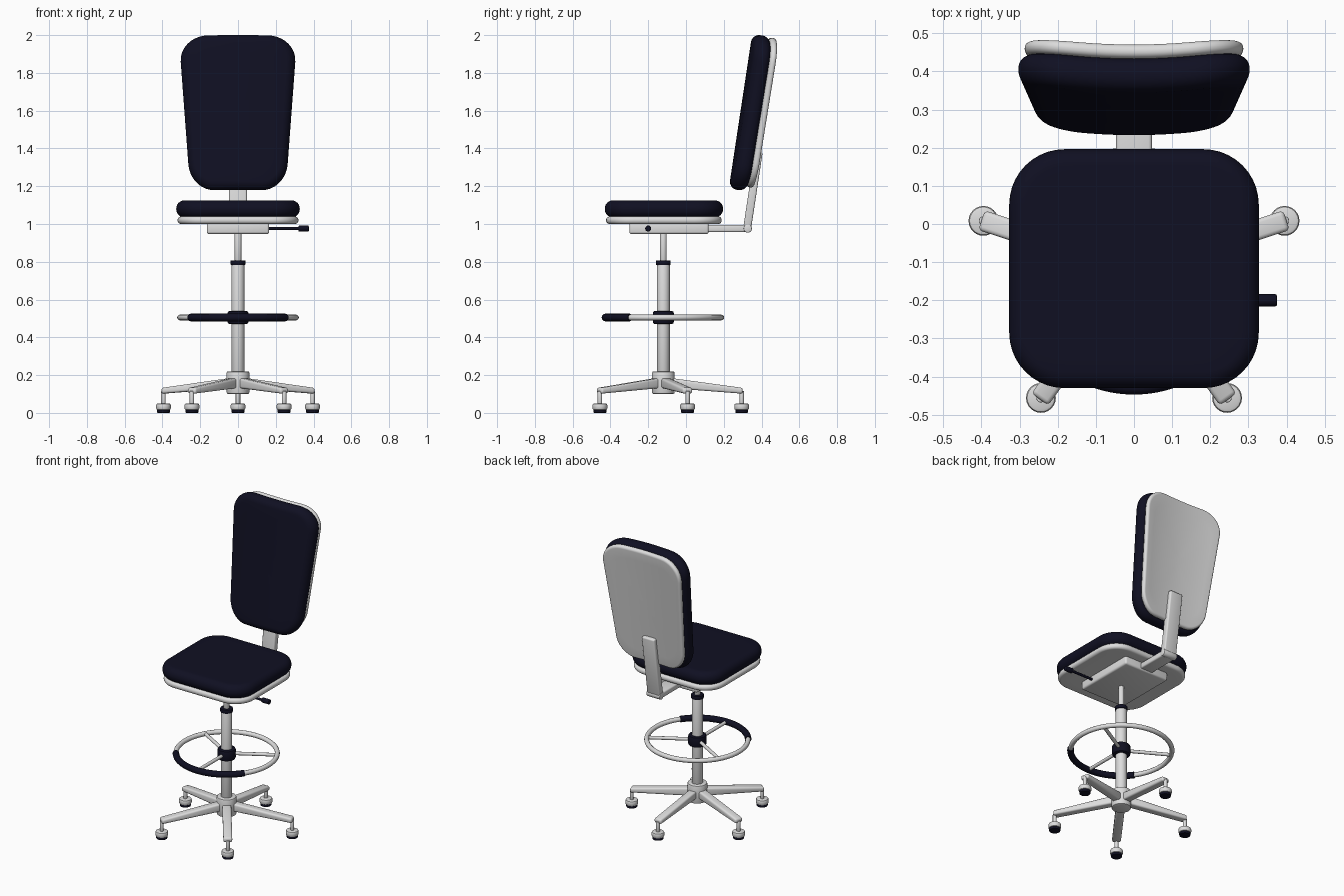
import bpy
import bmesh
from math import sin, cos, pi, radians
from mathutils import Vector, Matrix

cube = bpy.data.objects.get("Cube")
if cube:
    bpy.data.objects.remove(cube)


def material(name, rgb):
    m = bpy.data.materials.new(name)
    m.use_nodes = True
    m.diffuse_color = (*rgb, 1)
    m.node_tree.nodes["Principled BSDF"].inputs["Base Color"].default_value = (*rgb, 1)
    return m


WHITE = material("light grey", (0.72, 0.72, 0.72))
NAVY = material("dark navy", (0.005, 0.005, 0.016))
AXIS_Y = -0.12  # column axis


def finish(bm, name, mat, matrix=None):
    """Turn a bmesh into a smooth-shaded object with one colour."""
    bmesh.ops.recalc_face_normals(bm, faces=bm.faces)
    if matrix:
        bm.transform(matrix)
    mesh = bpy.data.meshes.new(name)
    bm.to_mesh(mesh)
    bm.free()
    mesh.materials.append(mat)
    ob = bpy.data.objects.new(name, mesh)
    bpy.context.collection.objects.link(ob)
    bpy.ops.object.select_all(action='DESELECT')
    ob.select_set(True)
    bpy.context.view_layer.objects.active = ob
    bpy.ops.object.shade_smooth_by_angle(angle=radians(40))
    return ob


def lathe(name, profile, mat, x=0, y=AXIS_Y, sides=32, matrix=None):
    """Solid of revolution about z from (radius, z) pairs, capped at both ends."""
    bm = bmesh.new()
    rings = [[bm.verts.new((r * cos(2 * pi * i / sides), r * sin(2 * pi * i / sides), z))
              for i in range(sides)] for r, z in profile]
    for a, b in zip(rings, rings[1:]):
        for i in range(sides):
            j = (i + 1) % sides
            bm.faces.new((a[i], a[j], b[j], b[i]))
    bm.faces.new(rings[0])
    bm.faces.new(rings[-1])
    return finish(bm, name, mat, matrix or Matrix.Translation((x, y, 0)))


def drum(r, z0, z1, b):
    """Bevelled cylinder profile."""
    return [(r - b, z0), (r - 0.3 * b, z0 + 0.3 * b), (r, z0 + b),
            (r, z1 - b), (r - 0.3 * b, z1 - 0.3 * b), (r - b, z1)]


def box(name, lo, hi, mat, bevel=0.01, shape=None, matrix=None):
    """Bevelled box; shape may move the corners first."""
    bm = bmesh.new()
    bmesh.ops.create_cube(bm, size=1)
    lo, hi = Vector(lo), Vector(hi)
    for v in bm.verts:
        v.co = [l + (c + 0.5) * (h - l) for l, h, c in zip(lo, hi, v.co)]
        if shape:
            shape(v.co)
    bmesh.ops.bevel(bm, geom=bm.edges[:], offset=bevel, segments=3,
                    profile=0.5, affect='EDGES')
    return finish(bm, name, mat, matrix)


def tube(name, points, r, mat, cyclic=False):
    """Round tube along points."""
    curve = bpy.data.curves.new(name, 'CURVE')
    curve.dimensions = '3D'
    curve.bevel_depth = r
    curve.bevel_resolution = 4
    curve.use_fill_caps = True
    spline = curve.splines.new('POLY')
    spline.points.add(len(points) - 1)
    for p, co in zip(spline.points, points):
        p.co = (*co, 1)
    spline.use_cyclic_u = cyclic
    tmp = bpy.data.objects.new(name + "_path", curve)
    bpy.context.collection.objects.link(tmp)
    bpy.context.view_layer.update()
    mesh = bpy.data.meshes.new_from_object(
        tmp.evaluated_get(bpy.context.evaluated_depsgraph_get()))
    bm = bmesh.new()
    bm.from_mesh(mesh)
    bpy.data.objects.remove(tmp)
    bpy.data.meshes.remove(mesh)
    bm.faces.ensure_lookup_table()
    for f in bm.faces:
        f.material_index = 0
    return finish(bm, name, mat)


def slab(name, w, d, corner, thick, edge, mat, matrix, taper=0.0, bend=0.0, steps=10):
    """Rounded-rectangle pad with rounded rim, optional width taper and bend."""
    def outline(inset):
        r = corner - inset
        pts = []
        for k, (sx, sy) in enumerate(((1, 1), (-1, 1), (-1, -1), (1, -1))):
            for i in range(steps + 1):
                a = pi / 2 * (k + i / steps)
                pts.append((sx * (w - corner) + r * cos(a), sy * (d - corner) + r * sin(a)))
        # split the straight sides so that a bent pad stays smooth
        full = []
        for i, p in enumerate(pts):
            q = pts[(i + 1) % len(pts)]
            n = 8 if i % (steps + 1) == steps else 1
            full += [(p[0] + (q[0] - p[0]) * t / n, p[1] + (q[1] - p[1]) * t / n)
                     for t in range(n)]
        return full

    bm = bmesh.new()

    def vert(x, y, z):
        x *= 1 + taper * y
        return bm.verts.new((x, y, z - bend * x * x))

    h = thick / 2
    flat = [0.15, 0.4, 0.65, 0.85]
    rows = [[vert(x * s, y * s, -h) for x, y in outline(edge)] for s in flat]
    for side in (-1, 1):
        for i in range(7):
            a = pi / 2 * (i / 6 if side > 0 else 1 - i / 6)
            z = side * (h - edge + edge * sin(a))
            rows.append([vert(x, y, z) for x, y in outline(edge * (1 - cos(a)))])
    rows += [[vert(x * s, y * s, h) for x, y in outline(edge)] for s in flat[::-1]]
    n = len(rows[0])
    for a, b in zip(rows, rows[1:]):
        for i in range(n):
            j = (i + 1) % n
            bm.faces.new((a[i], a[j], b[j], b[i]))
    for row, z in ((rows[0], -h), (rows[-1], h)):
        c = vert(0, 0, z)
        for i in range(n):
            bm.faces.new((row[i], row[(i + 1) % n], c))
    bmesh.ops.remove_doubles(bm, verts=bm.verts, dist=1e-5)
    return finish(bm, name, mat, matrix)


# Five-legged base with glides
def leg_taper(co):
    t = co.x / 0.42
    co.z = 0.162 - 0.045 * t + co.z * (1 - 0.45 * t)


for k in range(5):
    a = pi / 2 + k * 2 * pi / 5
    fx, fy = 0.415 * cos(a), AXIS_Y + 0.415 * sin(a)
    place = Matrix.Translation((0, AXIS_Y, 0)) @ Matrix.Rotation(a, 4, 'Z')
    box(f"leg_{k + 1}", (0.0, -0.027, -0.028), (0.42, 0.027, 0.028), WHITE, 0.011,
        leg_taper, place)
    lathe(f"glide_stem_{k + 1}", drum(0.012, 0.04, 0.115, 0.002), WHITE, fx, fy, 16)
    lathe(f"glide_cap_{k + 1}", drum(0.039, 0.015, 0.05, 0.009), WHITE, fx, fy, 24)
    lathe(f"glide_pad_{k + 1}", drum(0.034, 0.0, 0.018, 0.004), NAVY, fx, fy, 24)

# Column
lathe("base_hub", drum(0.06, 0.1, 0.22, 0.008), WHITE)
lathe("column", drum(0.034, 0.2, 0.79, 0.003), WHITE)
lathe("column_collar", drum(0.039, 0.783, 0.808, 0.004), NAVY)
lathe("gas_lift", drum(0.018, 0.79, 0.96, 0.002), WHITE)

# Foot ring with grip at the front
RING_Z, RING_R = 0.505, 0.307


def arc(start, end, n):
    return [(RING_R * cos(radians(start + (end - start) * i / n)),
             AXIS_Y + RING_R * sin(radians(start + (end - start) * i / n)), RING_Z)
            for i in range(n + 1)]


tube("foot_ring", arc(0, 360, 72)[:-1], 0.015, WHITE, True)
tube("foot_ring_grip", arc(215, 325, 30), 0.02, NAVY)
lathe("foot_ring_clamp", drum(0.056, 0.47, 0.54, 0.012), NAVY)
for k, deg in enumerate((30, 150, 270)):
    tube(f"foot_ring_spoke_{k + 1}", [(0, AXIS_Y, RING_Z), arc(deg, deg, 1)[0]], 0.011, WHITE)

# Seat mechanism and height lever
box("seat_mechanism", (-0.165, -0.3, 0.947), (0.165, 0.12, 1.005), WHITE, 0.012)
tube("lever_rod", [(0.14, -0.2, 0.976), (0.335, -0.2, 0.976)], 0.008, NAVY)
lathe("lever_grip", drum(0.016, 0.32, 0.375, 0.005), NAVY, sides=20,
      matrix=Matrix.Translation((0, -0.2, 0.976)) @ Matrix.Rotation(pi / 2, 4, 'Y'))

# Seat
SEAT_Y = -0.117
slab("seat_pan", 0.32, 0.306, 0.14, 0.04, 0.019, WHITE, Matrix.Translation((0, SEAT_Y, 1.02)))
slab("seat_cushion", 0.327, 0.313, 0.145, 0.09, 0.043, NAVY, Matrix.Translation((0, SEAT_Y, 1.08)))

# Backrest support
LEAN = radians(8.6)
box("support_arm", (-0.047, 0.08, 0.957), (0.047, 0.335, 0.995), WHITE, 0.009)
lathe("support_joint", drum(0.022, -0.05, 0.05, 0.004), WHITE, sides=24,
      matrix=Matrix.Translation((0, 0.327, 0.976)) @ Matrix.Rotation(pi / 2, 4, 'Y'))
box("support_post", (-0.047, -0.021, 0.0), (0.047, 0.021, 0.42), WHITE, 0.009,
    matrix=Matrix.Translation((0, 0.322, 0.965)) @ Matrix.Rotation(-LEAN, 4, 'X'))

# Backrest
tilt = Matrix.Rotation(pi / 2 - LEAN, 4, 'X')
slab("back_shell", 0.268, 0.4, 0.135, 0.036, 0.017, WHITE,
     Matrix.Translation((0, 0.395, 1.59)) @ tilt, 0.26, 0.3)
slab("back_cushion", 0.283, 0.414, 0.14, 0.09, 0.043, NAVY,
     Matrix.Translation((0, 0.333, 1.59)) @ tilt, 0.26, 0.33)
